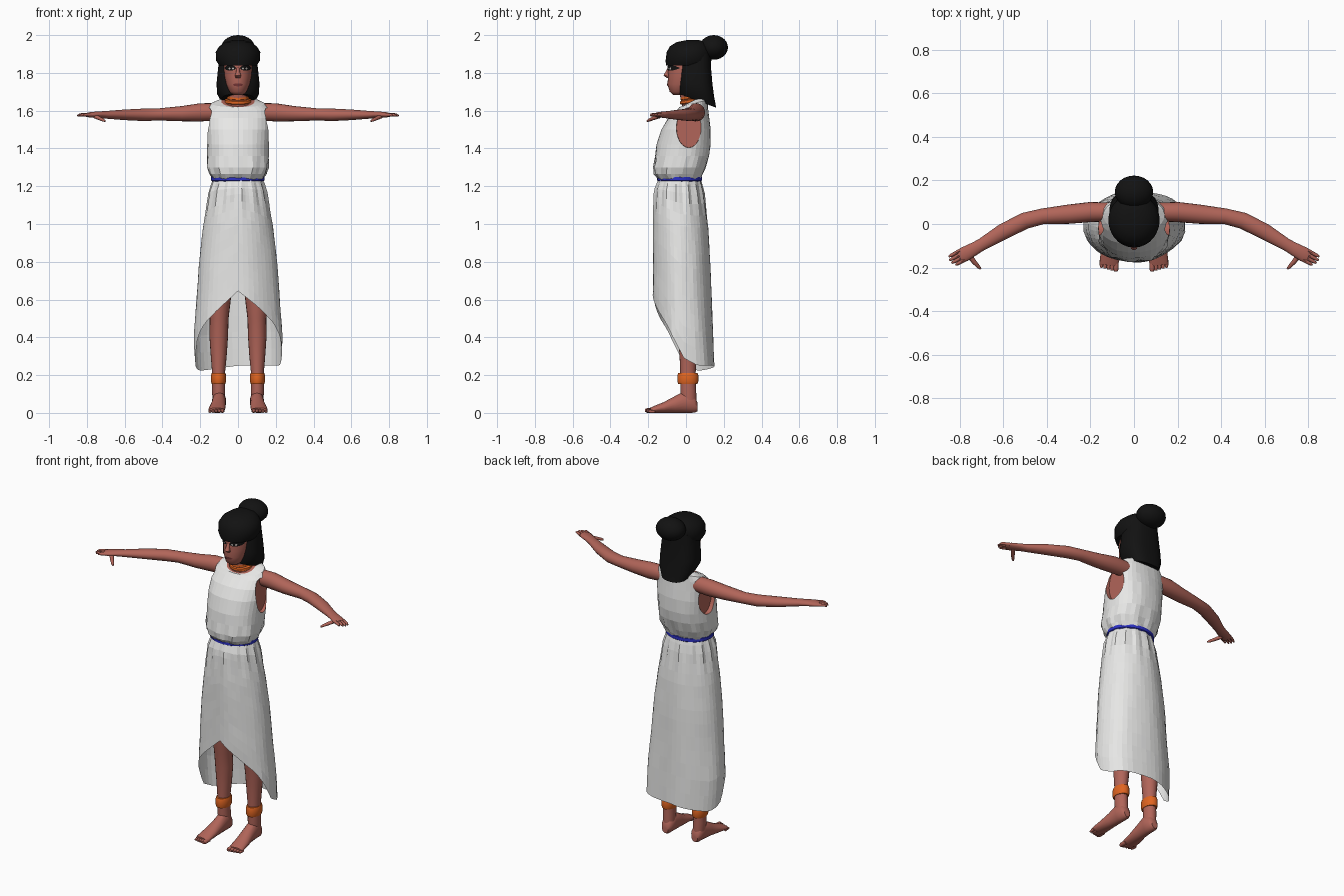
import bpy, bmesh, math, random
from mathutils import Vector

rng = random.Random(4)


def material(name, r, g, b):
    m = bpy.data.materials.new(name)
    m.diffuse_color = (r, g, b, 1)
    return m


SKIN = material("skin", 0.44, 0.13, 0.10)
CLOTH = material("white cloth", 0.80, 0.80, 0.79)
HAIR = material("black hair", 0.006, 0.006, 0.006)
BLUE = material("blue belt", 0.025, 0.03, 0.55)
ORANGE = material("orange metal", 0.75, 0.13, 0.015)
LIP = material("dark lips", 0.20, 0.04, 0.04)
EYE = material("eye white", 0.55, 0.50, 0.47)


def finish(name, bm, mats, smooth=True, recalc=True):
    if recalc:
        bmesh.ops.recalc_face_normals(bm, faces=bm.faces)
    me = bpy.data.meshes.new(name)
    bm.to_mesh(me)
    bm.free()
    for m in mats:
        me.materials.append(m)
    ob = bpy.data.objects.new(name, me)
    bpy.context.collection.objects.link(ob)
    if smooth:
        bpy.ops.object.select_all(action='DESELECT')
        ob.select_set(True)
        bpy.context.view_layer.objects.active = ob
        bpy.ops.object.shade_smooth_by_angle(angle=math.radians(45))
    return ob


def bridge(bm, rings):
    n = len(rings[0])
    for a, b in zip(rings, rings[1:]):
        for i in range(n):
            j = (i + 1) % n
            bm.faces.new((a[i], a[j], b[j], b[i]))


def loft(name, secs, mats, n=20, along=False, power=2, slope=None, fold=None,
         smooth=True, end_mat=0):
    """Closed skin over sections (x, y, z, rx, ry); along=True turns them to face the path."""
    bm = bmesh.new()
    rings = []
    for k, (x, y, z, rx, ry) in enumerate(secs):
        u, v = Vector((1, 0, 0)), Vector((0, 1, 0))
        if along:
            t = Vector(secs[min(k + 1, len(secs) - 1)][:3]) - Vector(secs[max(k - 1, 0)][:3])
            u, v = Vector((t.y, -t.x, 0)).normalized(), Vector((0, 0, 1))
        ring = []
        for i in range(n):
            a = 2 * math.pi * i / n
            c, s = math.cos(a), math.sin(a)
            f = (abs(c) ** power + abs(s) ** power) ** (-1 / power)
            if fold:
                f *= fold(a, z)
            p = Vector((x, y, z)) + u * (rx * c * f) + v * (ry * s * f)
            if slope:
                p.z += slope[k] * (p.y - y)
            ring.append(bm.verts.new(p))
        rings.append(ring)
    bridge(bm, rings)
    bm.faces.new(rings[0])
    bm.faces.new(rings[-1]).material_index = end_mat
    return finish(name, bm, mats, smooth)


def interp(table, t):
    """Linear lookup in rows (key, values...), keys ascending."""
    t = min(max(t, table[0][0]), table[-1][0])
    for a, b in zip(table, table[1:]):
        if t <= b[0]:
            k = (t - a[0]) / (b[0] - a[0])
            return [p + (q - p) * k for p, q in zip(a[1:], b[1:])]


# Head, neck and nose
HEAD = [(1.683, -0.04, 0.026, 0.028), (1.70, -0.04, 0.045, 0.046), (1.74, -0.02, 0.062, 0.078),
        (1.78, -0.005, 0.072, 0.09), (1.82, 0.0, 0.076, 0.096), (1.87, 0.005, 0.076, 0.1),
        (1.92, 0.015, 0.06, 0.08)]
loft("head", [(0, cy, z, rx, ry) for z, cy, rx, ry in HEAD], [SKIN], 28)
loft("neck", [(0, 0.04, 1.58, 0.10, 0.055), (0, 0.04, 1.63, 0.075, 0.062),
              (0, 0.03, 1.66, 0.056, 0.058), (0, 0.015, 1.74, 0.052, 0.058)], [SKIN])
loft("nose", [(0, -0.088, 1.828, 0.008, 0.009), (0, -0.098, 1.805, 0.010, 0.011),
              (0, -0.104, 1.787, 0.016, 0.016), (0, -0.092, 1.774, 0.013, 0.012)], [SKIN], 10)


def face_plate(name, cx, cz, w, h, mat, lift):
    """Thin oval laid on the curve of the face."""
    bm = bmesh.new()

    def put(x, z):
        cy, rx, ry = interp(HEAD, z)
        return bm.verts.new((x, cy - ry * math.sqrt(max(0, 1 - (x / rx) ** 2)) - lift, z))
    rows = []
    for i in range(9):
        e = -1 + i / 4
        d = h * max(0.12, math.sqrt(1 - e * e))
        rows.append((put(cx + w * e, cz - d), put(cx + w * e, cz + d)))
    for a, b in zip(rows, rows[1:]):
        bm.faces.new((a[0], b[0], b[1], a[1]))
    return finish(name, bm, [mat], recalc=False)


for s, side in ((1, "left"), (-1, "right")):
    face_plate(side + "_eye_liner", s * 0.041, 1.826, 0.031, 0.014, HAIR, 0.004)
    for k in (-1, 1):
        face_plate(side + "_eye_white", s * 0.036 + k * 0.009, 1.823, 0.005, 0.005, EYE, 0.006)
face_plate("lips", 0, 1.737, 0.027, 0.008, LIP, 0.004)

# Hair: rolled cap, long fall and bun
loft("hair_cap", [(0, 0.01, 1.84, 0.100, 0.116), (0, 0.013, 1.865, 0.116, 0.121),
                  (0, 0.018, 1.91, 0.118, 0.12), (0, 0.022, 1.94, 0.100, 0.108),
                  (0, 0.03, 1.963, 0.068, 0.08), (0, 0.035, 1.973, 0.03, 0.035)], [HAIR], 28)
loft("hair_fall", [(0, 0.05, 1.90, 0.095, 0.08), (0, 0.05, 1.82, 0.106, 0.083),
                   (0, 0.052, 1.75, 0.113, 0.088), (0, 0.056, 1.695, 0.112, 0.093),
                   (0, 0.062, 1.652, 0.088, 0.098)], [HAIR], 28, power=2.8,
     slope=[0, 0, -0.1, -0.25, -0.37])
bm = bmesh.new()
bmesh.ops.create_uvsphere(bm, u_segments=24, v_segments=14, radius=1)
for v in bm.verts:
    v.co = Vector((v.co.x * 0.088, 0.147 + v.co.y * 0.075, 1.935 + v.co.z * 0.065))
finish("hair_bun", bm, [HAIR])

# Bodice, gathered towards the waist
def gather(a, z):
    amount = 0.05 * max(0, 1 - abs(z - 1.28) / 0.07)
    return 1 + amount * math.sin(11 * a + 25 * z) + rng.uniform(-0.012, 0.012)


bodice = loft("bodice", [(0, -0.035, 1.235, 0.13, 0.11), (0, -0.04, 1.265, 0.148, 0.128),
                         (0, -0.035, 1.30, 0.162, 0.138), (0, -0.02, 1.36, 0.163, 0.143),
                         (0, -0.012, 1.42, 0.163, 0.143), (0, 0.0, 1.50, 0.168, 0.13),
                         (0, 0.014, 1.56, 0.168, 0.108), (0, 0.032, 1.61, 0.163, 0.083),
                         (0, 0.04, 1.638, 0.140, 0.074), (0, 0.037, 1.652, 0.088, 0.064)],
              [CLOTH, SKIN], 40, power=2.3, slope=[0] * 7 + [0.1, 0.25, 0.5],
              fold=gather, smooth=False, end_mat=1)

# Armholes sunk into the bodice
for s, side in ((1, "left"), (-1, "right")):
    cutter = loft(side + "_armhole_cutter", [(s * 0.138, 0.015, 1.51, 0.065, 0.105),
                                             (s * 0.25, 0.015, 1.51, 0.07, 0.11)],
                  [SKIN], 24, along=True)
    cutter.hide_render = True
    cutter.hide_viewport = True
    mod = bodice.modifiers.new(side + "_armhole", 'BOOLEAN')
    mod.operation = 'DIFFERENCE'
    mod.object = cutter
    mod.solver = 'EXACT'
    mod.material_mode = 'TRANSFER'

# Skirt with the hem rising to a point at the front
SKIRT = [(0.2, -0.008, 0.222, 0.160), (0.4, -0.014, 0.235, 0.158), (0.6, -0.02, 0.22, 0.156),
         (0.8, -0.023, 0.207, 0.152), (1.0, -0.03, 0.183, 0.146), (1.18, -0.037, 0.150, 0.130),
         (1.24, -0.035, 0.130, 0.110)]
HEM = [(0, 0.645), (27, 0.565), (57, 0.47), (70, 0.40), (90, 0.29), (115, 0.25), (180, 0.25)]
bm = bmesh.new()
N, rings = 48, []
for k in range(15):
    t = (k / 14) ** 1.3
    ring = []
    for i in range(N):
        a = 2 * math.pi * i / N
        deg = math.degrees(a if a <= math.pi else 2 * math.pi - a)
        hem = interp(HEM, deg)[0] - 0.03 * max(0, -math.sin(a))
        z = 1.24 + (hem - 1.24) * t
        cy, rx, ry = interp(SKIRT, z)
        f = 1 + 0.04 * math.sin(14 * a) * max(0, 1 - abs(z - 1.16) / 0.14)
        f += 0.012 * math.sin(6 * a) * t + rng.uniform(-0.006, 0.006)
        f += 0.10 * t ** 3 * max(0, math.cos(a - math.radians(130))) ** 8
        ring.append(bm.verts.new((rx * f * math.sin(a), cy - ry * f * math.cos(a), z)))
    rings.append(ring)
bridge(bm, rings)
finish("skirt", bm, [CLOTH], smooth=False)


def band(name, x, y, z, rx, ry, h, bulge, mat, tilt=0):
    """Rounded ring around a limb or the waist."""
    loft(name, [(x, y, z - h, rx, ry), (x, y, z - h * 0.6, rx + bulge, ry + bulge),
                (x, y, z + h * 0.6, rx + bulge, ry + bulge), (x, y, z + h, rx, ry)],
         [mat], 32, slope=[tilt] * 4)


band("belt", -0.002, -0.034, 1.240, 0.132, 0.110, 0.016, 0.009, BLUE)
band("lower_necklace", 0, 0.036, 1.652, 0.064, 0.062, 0.011, 0.006, ORANGE, 0.15)
band("upper_necklace", 0, 0.034, 1.673, 0.056, 0.058, 0.010, 0.005, ORANGE, 0.15)

# Arms, hands, legs and feet
ARM = [(0.11, 0.055, 1.594, 0.043, 0.046), (0.20, 0.055, 1.591, 0.046, 0.048),
       (0.30, 0.045, 1.584, 0.044, 0.040), (0.42, 0.035, 1.58, 0.036, 0.032),
       (0.50, 0.015, 1.578, 0.038, 0.033), (0.60, -0.035, 1.578, 0.037, 0.028),
       (0.70, -0.095, 1.578, 0.028, 0.020), (0.735, -0.115, 1.579, 0.030, 0.017),
       (0.78, -0.14, 1.578, 0.034, 0.015), (0.80, -0.15, 1.577, 0.028, 0.010)]
LEG = [(0.10, -0.01, 0.85, 0.085, 0.09), (0.10, -0.01, 0.65, 0.068, 0.072),
       (0.10, 0.0, 0.50, 0.050, 0.055), (0.102, 0.012, 0.40, 0.049, 0.053),
       (0.102, 0.012, 0.30, 0.042, 0.046), (0.103, 0.010, 0.20, 0.033, 0.040),
       (0.103, 0.012, 0.12, 0.035, 0.042), (0.101, 0.015, 0.06, 0.033, 0.040)]
FOOT = [(0.10, 0.060, 0.032, 0.020, 0.024), (0.10, 0.045, 0.045, 0.033, 0.044),
        (0.10, 0.0, 0.060, 0.037, 0.060), (0.103, -0.06, 0.044, 0.038, 0.044),
        (0.109, -0.12, 0.028, 0.043, 0.028), (0.113, -0.17, 0.018, 0.044, 0.018),
        (0.115, -0.19, 0.014, 0.041, 0.013)]
d, p = Vector((0.88, -0.47, 0)), Vector((0.47, 0.88, 0))
for s, side in ((1, "left"), (-1, "right")):
    def limb(name, secs, n=20, along=True):
        loft(side + "_" + name, [(s * q[0], *q[1:]) for q in secs], [SKIN], n, along)
    limb("arm", ARM)
    limb("leg", LEG, along=False)
    limb("foot", FOOT)
    for k in range(4):
        b = Vector((0.788, -0.144, 1.578)) + p * (-0.024 + 0.016 * k)
        reach = (0.048, 0.060, 0.064, 0.058)[k]
        tip = b + d * reach + Vector((0, 0, -0.004))
        mid = b + d * reach * 0.75
        limb("finger", [(*b, 0.009, 0.010), (*mid, 0.008, 0.008), (*tip, 0.004, 0.004)], 8)
    limb("thumb", [(0.760, -0.138, 1.572, 0.013, 0.012), (0.735, -0.172, 1.560, 0.011, 0.010),
                   (0.712, -0.198, 1.549, 0.008, 0.008), (0.703, -0.206, 1.545, 0.004, 0.004)], 10)
    for k in range(5):
        x, r = 0.083 + 0.0165 * k, 0.013 - 0.0012 * k
        y = -0.205 + 0.004 * k
        limb("toe", [(x, -0.165, r, r, r), (x, y, r, r, r), (x, y - 0.012, r, r * 0.6, r * 0.6)], 10)
    band(side + "_anklet", s * 0.103, 0.010, 0.183, 0.036, 0.051, 0.029, 0.004, ORANGE)
